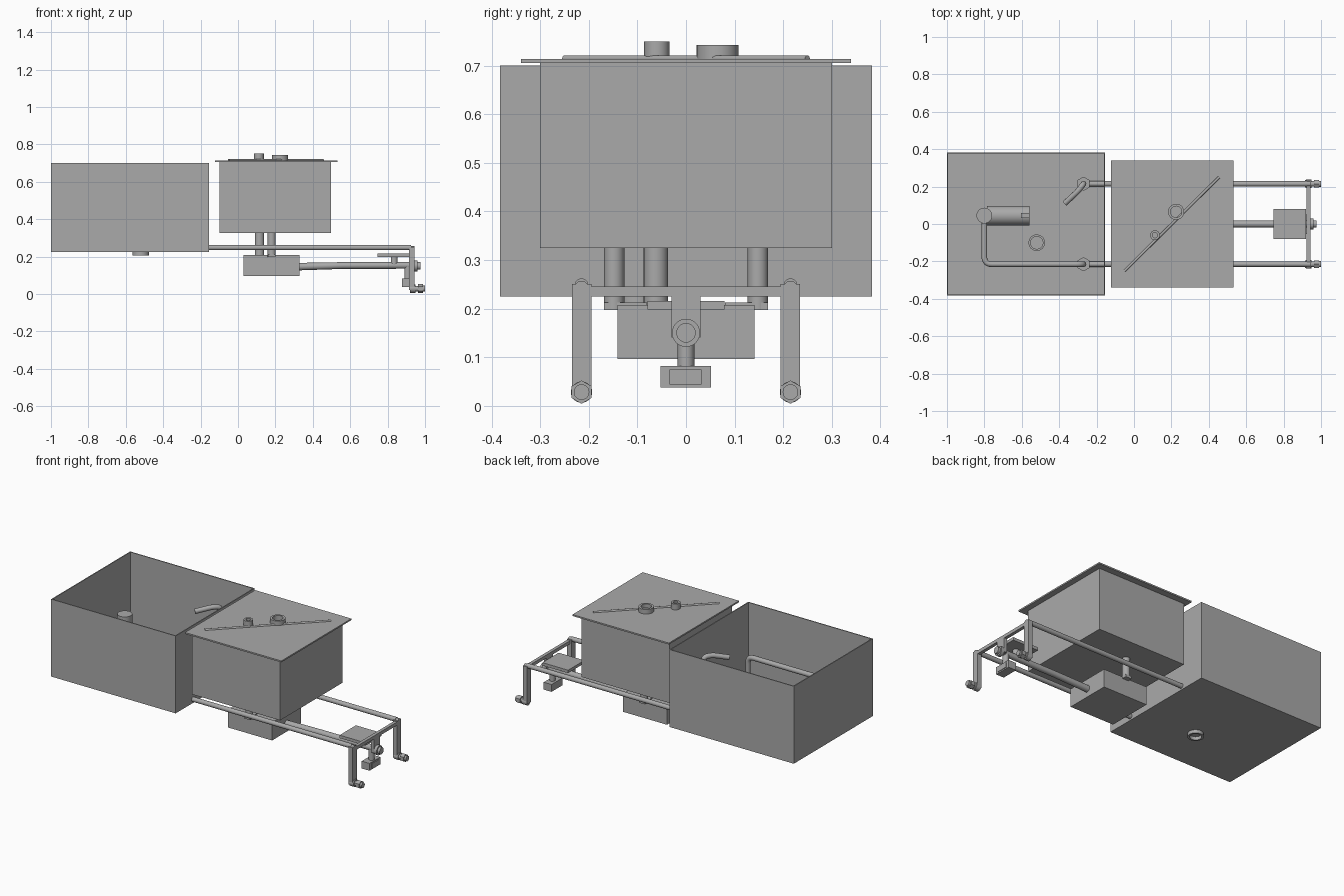
import bpy, bmesh, math
from mathutils import Vector

if "Cube" in bpy.data.objects:
    bpy.data.objects.remove(bpy.data.objects["Cube"], do_unlink=True)

metal = bpy.data.materials.new("plain grey metal")
metal.use_nodes = True
grey = (0.4, 0.4, 0.4, 1)
metal.diffuse_color = grey
metal.node_tree.nodes["Principled BSDF"].inputs["Base Color"].default_value = grey


def finish(name, bm, smooth=False):
    """Turn a bmesh into a named object."""
    bmesh.ops.recalc_face_normals(bm, faces=bm.faces)
    mesh = bpy.data.meshes.new(name)
    bm.to_mesh(mesh)
    bm.free()
    mesh.materials.append(metal)
    ob = bpy.data.objects.new(name, mesh)
    bpy.context.collection.objects.link(ob)
    if smooth:
        bpy.ops.object.select_all(action='DESELECT')
        ob.select_set(True)
        bpy.context.view_layer.objects.active = ob
        bpy.ops.object.shade_smooth_by_angle(angle=math.radians(35))
    return ob


def box(name, x, y, z):
    bm = bmesh.new()
    bmesh.ops.create_cube(bm, size=1)
    for v in bm.verts:
        v.co = Vector([(s[0] + s[1]) / 2 + c * (s[1] - s[0])
                       for c, s in zip(v.co, (x, y, z))])
    return finish(name, bm)


def rod(name, a, b, r1, r2=None, sides=28):
    """Cylinder, cone or prism between two points."""
    a, b = Vector(a), Vector(b)
    bm = bmesh.new()
    bmesh.ops.create_cone(bm, cap_ends=True, segments=sides, radius1=r1,
                          radius2=r1 if r2 is None else r2, depth=(b - a).length)
    turn = (b - a).to_track_quat('Z', 'Y')
    for v in bm.verts:
        v.co = turn @ v.co + (a + b) / 2
    return finish(name, bm, sides > 8)


def ring(name, x, y, z, outer, inner):
    """Hollow upright collar."""
    bm = bmesh.new()
    prof = [(outer, z[0]), (outer, z[1]), (inner, z[1]), (inner, z[0])]
    vs = [bm.verts.new((r, 0, h)) for r, h in prof]
    es = [bm.edges.new((vs[i], vs[(i + 1) % 4])) for i in range(4)]
    bmesh.ops.spin(bm, geom=vs + es, cent=(0, 0, 0), axis=(0, 0, 1),
                   angle=math.tau, steps=32)
    bmesh.ops.remove_doubles(bm, verts=bm.verts, dist=1e-5)
    bmesh.ops.translate(bm, verts=bm.verts, vec=(x, y, 0))
    return finish(name, bm, True)


def pipe(name, points, r, bend=0.04):
    """Round pipe along a path with rounded corners."""
    pts = [Vector(p) for p in points]
    path = [pts[0]]
    for a, c, b in zip(pts, pts[1:], pts[2:]):
        p = c + (a - c).normalized() * bend
        q = c + (b - c).normalized() * bend
        for i in range(9):
            t = i / 8
            path.append(p * (1 - t) ** 2 + c * 2 * t * (1 - t) + q * t * t)
    path.append(pts[-1])
    cu = bpy.data.curves.new(name, 'CURVE')
    cu.dimensions = '3D'
    cu.bevel_depth = r
    cu.bevel_resolution = 4
    cu.use_fill_caps = True
    sp = cu.splines.new('POLY')
    sp.points.add(len(path) - 1)
    for pt, co in zip(sp.points, path):
        pt.co = (*co, 1)
        pt.radius = 1
    sp.use_smooth = True
    cu.materials.append(metal)
    ob = bpy.data.objects.new(name, cu)
    bpy.context.collection.objects.link(ob)
    return ob


def cut_hole(ob, x, y, r):
    cutter = rod("hole_cutter", (x, y, 0.2), (x, y, 0.25), r)
    cutter.hide_render = True
    mod = ob.modifiers.new("hole", 'BOOLEAN')
    mod.operation = 'DIFFERENCE'
    mod.solver = 'EXACT'
    mod.object = cutter
    bpy.context.view_layer.objects.active = ob
    bpy.ops.object.modifier_apply(modifier=mod.name)
    bpy.data.objects.remove(cutter, do_unlink=True)


# Open tank
RAIL_Y, RAIL_Z, FIT_X = 0.215, 0.248, -0.27
X0, X1, Y, Z0, Z1, T = -1.0, -0.155, 0.383, 0.225, 0.7, 0.006
floor = box("tank_floor", (X0, X1), (-Y, Y), (Z0, Z0 + T))
cut_hole(floor, -0.52, -0.1, 0.033)
for s in (-1, 1):
    cut_hole(floor, FIT_X, s * RAIL_Y, 0.01)
    box("tank_side_wall", (X0, X1), sorted((s * Y, s * (Y - T))), (Z0 + T, Z1))
for x in (X0, X1 - T):
    box("tank_end_wall", (x, x + T), (T - Y, Y - T), (Z0 + T, Z1))
ring("drain_collar", -0.52, -0.1, (0.205, 0.245), 0.044, 0.033)

# Rails, their tank fittings and the end legs
for s in (-1, 1):
    y = s * RAIL_Y
    rod("rail_pipe", (FIT_X, y, RAIL_Z), (0.925, y, RAIL_Z), 0.014)
    ring("fitting_base", FIT_X, y, (0.231, 0.262), 0.024, 0.01)
    rod("fitting_nut", (FIT_X, y, 0.262), (FIT_X, y, 0.29), 0.038, sides=6)
    box("end_leg", (0.915, 0.943), (y - 0.02, y + 0.02), (0.02, 0.25))
    rod("leg_top", (0.915, y, 0.243), (0.943, y, 0.243), 0.014)
    rod("leg_foot", (0.92, y, 0.028), (0.95, y, 0.028), 0.022)
    rod("nozzle_neck", (0.95, y, 0.028), (0.975, y, 0.028), 0.015)
    rod("nozzle_nut", (0.962, y, 0.028), (0.988, y, 0.028), 0.024, sides=6)
    rod("nozzle_tip", (0.988, y, 0.028), (1.0, y, 0.028), 0.016)
box("cross_bar", (0.923, 0.943), (-RAIL_Y, RAIL_Y), (0.225, 0.245))

# Pipes and pump inside the tank
pipe("spout", [(FIT_X, RAIL_Y, 0.28), (FIT_X, RAIL_Y, 0.62),
               (-0.3, 0.175, 0.625), (-0.37, 0.11, 0.605)], 0.015, 0.022)
pipe("feed_pipe", [(FIT_X, -RAIL_Y, 0.28), (FIT_X, -RAIL_Y, 0.46),
                   (-0.8, -RAIL_Y, 0.46), (-0.8, 0.04, 0.46)], 0.015)
rod("pump_outlet", (-0.8, 0.045, 0.235), (-0.8, 0.045, 0.5), 0.042)
rod("pump_body", (-0.785, 0.045, 0.29), (-0.56, 0.045, 0.29), 0.052)
box("pump_tab", (-0.605, -0.56), (0.032, 0.058), (0.33, 0.35))

# Lidded box with lid fittings
box("boiler_box", (-0.1, 0.497), (-0.301, 0.301), (0.325, 0.705))
box("boiler_lid", (-0.122, 0.532), (-0.34, 0.34), (0.705, 0.714))
rod("lid_rod", (-0.05, -0.25, 0.714), (0.455, 0.25, 0.714), 0.007, sides=12)
ring("small_lid_collar", 0.112, -0.06, (0.714, 0.75), 0.026, 0.014)
ring("large_lid_collar", 0.225, 0.065, (0.714, 0.742), 0.043, 0.03)

# Lower box with its supports
box("lower_box", (0.03, 0.33), (-0.141, 0.141), (0.096, 0.207))
rod("centre_down_pipe", (0.115, -0.062, 0.2), (0.115, -0.062, 0.326), 0.025)
for s in (-1, 1):
    rod("support_post", (0.18, s * 0.148, 0.197), (0.18, s * 0.148, 0.326), 0.021)
    box("support_foot", (0.16, 0.2), sorted((s * 0.169, s * 0.08)), (0.197, 0.212))

# Burner tube and end nut
rod("burner_tube", (0.32, 0, 0.146), (0.56, 0, 0.152), 0.02, 0.018)
rod("burner_tube_end", (0.56, 0, 0.152), (0.945, 0, 0.153), 0.018)
rod("burner_collar", (0.94, 0, 0.15), (0.96, 0, 0.15), 0.029)
rod("burner_nut", (0.96, 0, 0.15), (0.975, 0, 0.15), 0.02)
box("burner_hanger", (0.925, 0.943), (-0.03, 0.03), (0.14, 0.226))

# Air plate and hanging control block
box("air_plate", (0.745, 0.92), (-0.079, 0.079), (0.198, 0.216))
rod("plate_stem", (0.835, 0, 0.15), (0.835, 0, 0.2), 0.018)
rod("control_stem", (0.907, 0, 0.075), (0.907, 0, 0.15), 0.017)
box("control_block", (0.877, 0.93), (-0.053, 0.051), (0.037, 0.082))
box("control_face", (0.93, 0.934), (-0.034, 0.032), (0.044, 0.075))
